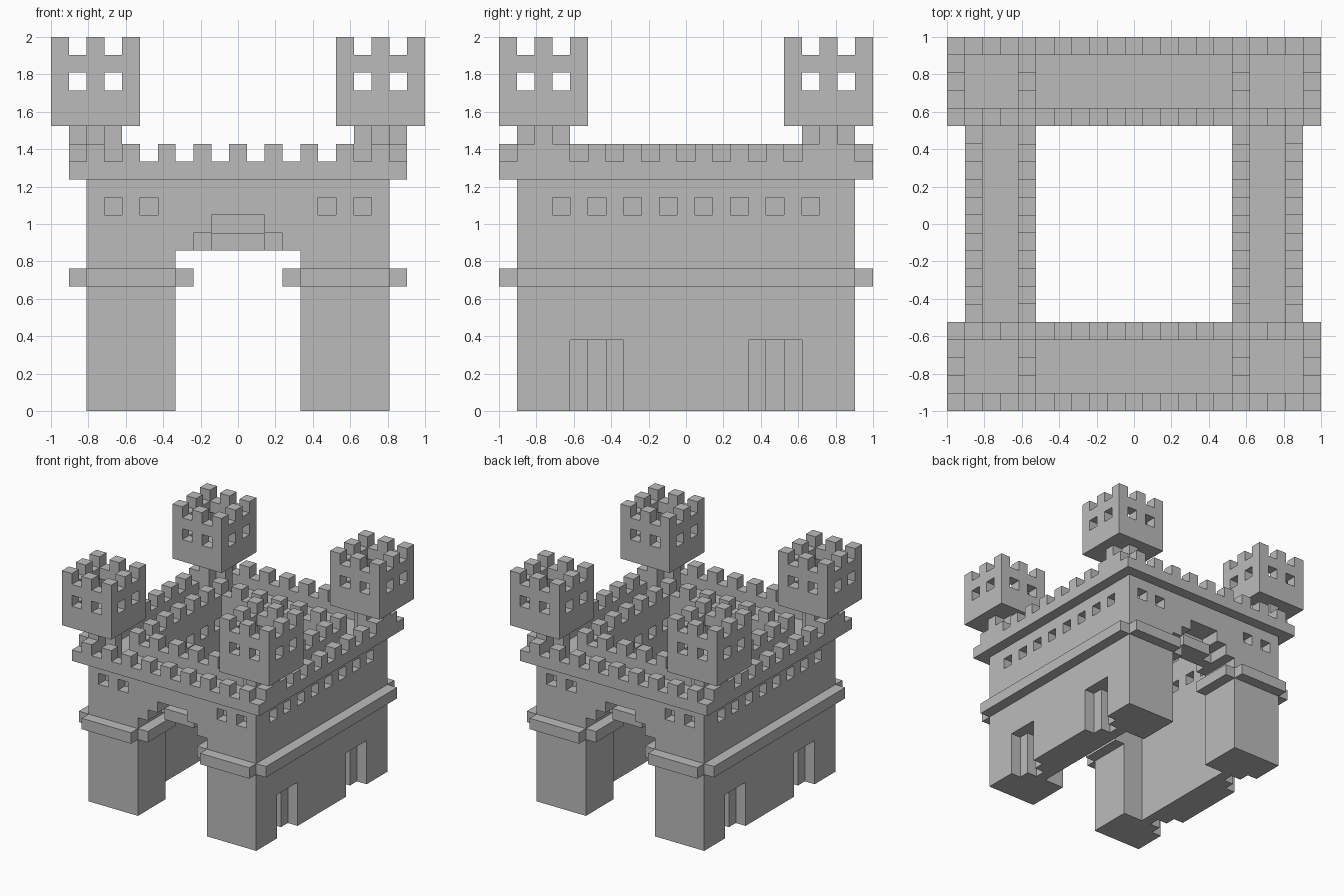
import bpy
import bmesh
from mathutils import Vector

if "Cube" in bpy.data.objects:
    bpy.data.objects.remove(bpy.data.objects["Cube"], do_unlink=True)

N = 21          # blocks along the longest side
U = 2 / N       # size of one block

stone = bpy.data.materials.new("stone_grey")
stone.use_nodes = True
stone.diffuse_color = (0.5, 0.5, 0.5, 1)
stone.node_tree.nodes["Principled BSDF"].inputs["Base Color"].default_value = (0.5, 0.5, 0.5, 1)


def box(x0, x1, y0, y1, z0, z1):
    """Block cells from the lower to the upper limits."""
    return {(x, y, z) for x in range(x0, x1) for y in range(y0, y1) for z in range(z0, z1)}


def four(cells):
    """Mirror cells left to right and front to back."""
    both = cells | {(N - 1 - x, y, z) for x, y, z in cells}
    return both | {(x, N - 1 - y, z) for x, y, z in both}


def ring(x0, x1, y0, y1, z0, z1):
    """One block thick rectangular wall."""
    return box(x0, x1, y0, y1, z0, z1) - box(x0 + 1, x1 - 1, y0 + 1, y1 - 1, z0, z1)


def merlons(cells):
    """Keep every second block."""
    return {c for c in cells if (c[0] + c[1]) % 2 == 0}


def build(name, cells):
    """Skin the exposed sides of a set of blocks."""
    bm = bmesh.new()
    for c in cells:
        for axis in range(3):
            for side in (0, 1):
                near = list(c)
                near[axis] += 2 * side - 1
                if tuple(near) in cells:
                    continue
                a, b = (axis + 1) % 3, (axis + 2) % 3
                loop = []
                for da, db in ((0, 0), (1, 0), (1, 1), (0, 1)):
                    p = Vector(c)
                    p[axis] += side
                    p[a] += da
                    p[b] += db
                    loop.append(bm.verts.new((p - Vector((N / 2, N / 2, 0))) * U))
                bm.faces.new(loop if side else loop[::-1])
    bmesh.ops.remove_doubles(bm, verts=bm.verts[:], dist=U / 100)
    bmesh.ops.dissolve_limit(bm, angle_limit=0.02, verts=bm.verts[:], edges=bm.edges[:])
    mesh = bpy.data.meshes.new(name)
    bm.to_mesh(mesh)
    bm.free()
    mesh.materials.append(stone)
    obj = bpy.data.objects.new(name, mesh)
    bpy.context.collection.objects.link(obj)


# Walls around an open courtyard
walls = box(2, 19, 1, 20, 0, 13) - box(5, 16, 5, 16, 0, 13)

# Gateways with stepped arches and a hanging block inside
walls -= box(7, 14, 0, N, 0, 9)
arch = box(8, 13, 1, 3, 9, 10) | box(9, 12, 1, 3, 10, 11)
arch -= box(9, 12, 2, 3, 9, 10)
arch |= box(8, 13, 4, 5, 9, 10) | box(9, 12, 4, 5, 10, 11)
walls -= four(arch)

# Square window niches, outside and courtyard side
for x in (3, 5):
    walls -= four(box(x, x + 1, 1, 2, 11, 12))
walls -= four(box(5, 6, 4, 5, 11, 12))
for y in range(3, 10, 2):
    walls -= four(box(2, 3, y, y + 1, 11, 12))
    if y > 4:
        walls -= four(box(4, 5, y, y + 1, 11, 12))

# Stepped door niches in the side walls
walls -= four(box(2, 3, 4, 7, 0, 4) | box(2, 4, 5, 6, 0, 4))
build("castle_walls", walls)

# String course round the walls and into the gateways
build("wall_ledge", four(box(1, 2, 1, 11, 7, 8) | box(2, 7, 0, 1, 7, 8) | box(7, 8, 1, 5, 7, 8)))

# Outer and inner parapets with their merlons
for name, span in (("outer_parapet", (1, 20, 0, 21)), ("inner_parapet", (4, 17, 4, 17))):
    build(name, ring(*span, 13, 14) | merlons(ring(*span, 14, 15)))

# Corner turrets on cross-shaped necks
neck = box(1, 4, 2, 3, 13, 16) | box(2, 3, 1, 4, 13, 16)
turret = box(0, 5, 0, 5, 16, 17) | ring(0, 5, 0, 5, 17, 20) | merlons(ring(0, 5, 0, 5, 20, 21))
for i in (1, 3):
    turret -= box(i, i + 1, 0, 5, 18, 19) | box(0, 5, i, i + 1, 18, 19)

for fb, flip_y in (("front", False), ("back", True)):
    for lr, flip_x in (("right", False), ("left", True)):
        for part, cells in (("neck", neck), ("turret", turret)):
            placed = {(N - 1 - x if flip_x else x, N - 1 - y if flip_y else y, z)
                      for x, y, z in cells}
            build(f"{fb}_{lr}_{part}", placed)
